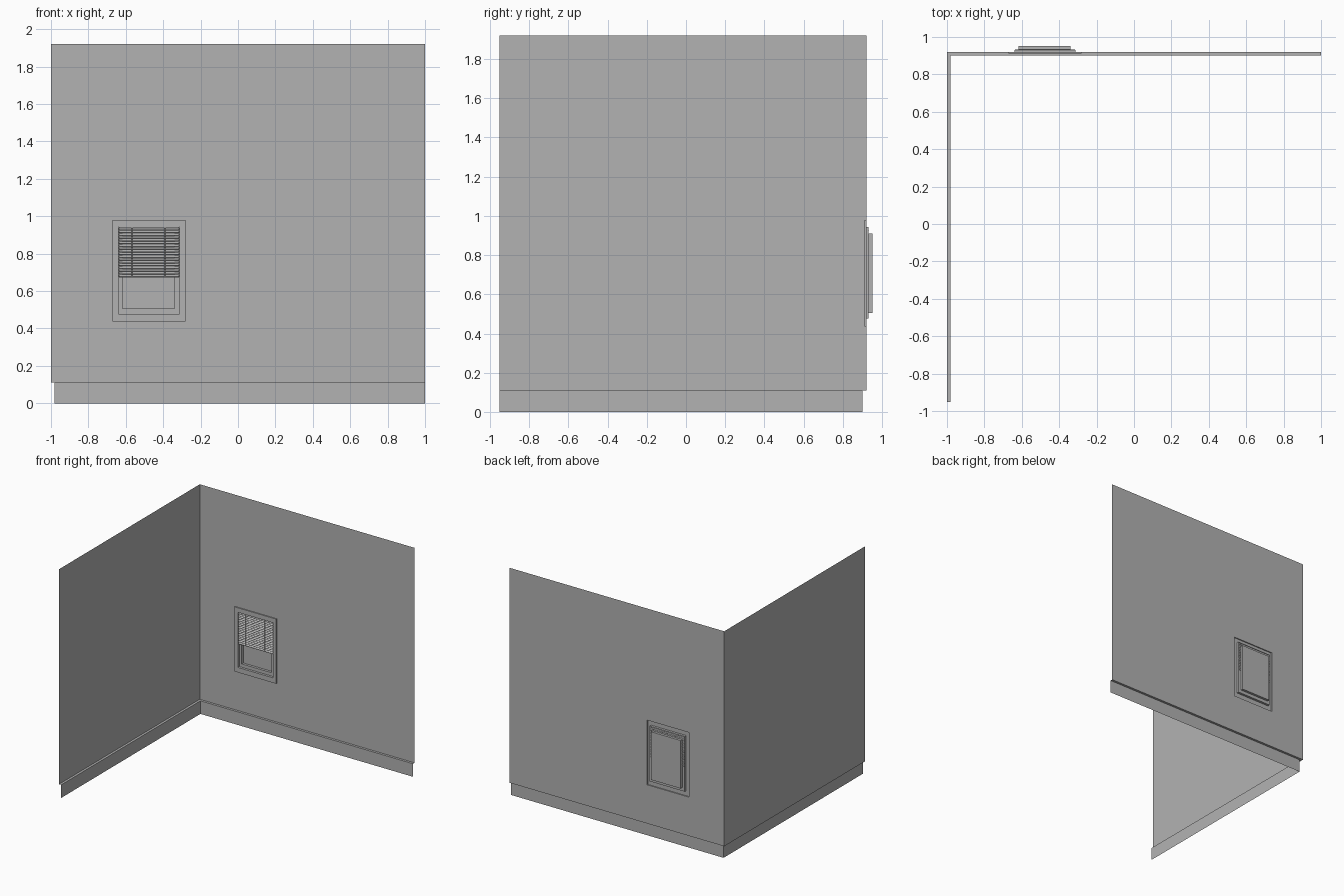
import bpy, bmesh, math
from mathutils import Matrix, Vector

if "Cube" in bpy.data.objects:
    bpy.data.objects.remove(bpy.data.objects["Cube"], do_unlink=True)

grey = bpy.data.materials.new("plain_grey")
grey.use_nodes = True
grey.diffuse_color = (0.448, 0.448, 0.448, 1)
grey.node_tree.nodes["Principled BSDF"].inputs["Base Color"].default_value = grey.diffuse_color

HEIGHT, LEDGE, STEP = 1.92, 0.11, 0.02
LEFT, RIGHT, FRONT, BACK = -1.0, 1.0, -0.952, 0.92


def finish(name, bm):
    mesh = bpy.data.meshes.new(name)
    bm.to_mesh(mesh)
    bm.free()
    mesh.materials.append(grey)
    obj = bpy.data.objects.new(name, mesh)
    bpy.context.collection.objects.link(obj)
    return obj


def sheet(name, quads):
    bm = bmesh.new()
    for quad in quads:
        bm.faces.new([bm.verts.new(p) for p in quad])
    bmesh.ops.remove_doubles(bm, verts=bm.verts, dist=0.0001)
    return finish(name, bm)


def ring(x0, x1, z0, z1, y):
    return [(x0, y, z0), (x1, y, z0), (x1, y, z1), (x0, y, z1)]


def bridge(a, b):
    return [(a[i], a[(i + 1) % 4], b[(i + 1) % 4], b[i]) for i in range(4)]


def add_box(bm, centre, size, tilt=0):
    matrix = (Matrix.Translation(centre) @ Matrix.Rotation(tilt, 4, "X")
              @ Matrix.Diagonal((*size, 1)))
    bmesh.ops.create_cube(bm, size=1, matrix=matrix)


# Back wall with the window opening
opening = ring(-0.672, -0.282, 0.436, 0.98, BACK)
sheet("back_wall", bridge(ring(LEFT, RIGHT, LEDGE, HEIGHT, BACK), opening))

# Left wall
sheet("side_wall", [[(LEFT, FRONT, LEDGE), (LEFT, BACK, LEDGE),
                     (LEFT, BACK, HEIGHT), (LEFT, FRONT, HEIGHT)]])

# Skirting: plan path of the walls, stepped into the room, then down to the floor
outer = [(LEFT, FRONT), (LEFT, BACK), (RIGHT, BACK)]
inner = [(LEFT + STEP, FRONT), (LEFT + STEP, BACK - STEP), (RIGHT, BACK - STEP)]
profile = [(outer, LEDGE), (inner, LEDGE), (inner, 0)]
quads = []
for (path_a, za), (path_b, zb) in zip(profile, profile[1:]):
    for i in range(2):
        quads.append([(*path_a[i], za), (*path_b[i], zb),
                      (*path_b[i + 1], zb), (*path_a[i + 1], za)])
sheet("skirting", quads)

# Window: trim proud of the wall, then stepped recesses to the pane
rings = [opening,
         ring(-0.672, -0.282, 0.436, 0.98, 0.911),
         ring(-0.64, -0.313, 0.478, 0.943, 0.911),
         ring(-0.64, -0.313, 0.478, 0.943, 0.931),
         ring(-0.617, -0.34, 0.506, 0.91, 0.931),
         ring(-0.617, -0.34, 0.506, 0.91, 0.952)]
quads = [q for a, b in zip(rings, rings[1:]) for q in bridge(a, b)]
sheet("window_frame", quads)
sheet("window_pane", [rings[-1]])

# Blind: tilted slats between two rails, with two cords
TOP, BOTTOM, SLATS = 0.94, 0.675, 18
centre_x, width, blind_y = -0.4765, 0.322, 0.924
pitch = (TOP - BOTTOM) / SLATS
bm = bmesh.new()
for i in range(SLATS):
    z = BOTTOM + (i + 0.5) * pitch
    add_box(bm, Vector((centre_x, blind_y, z)), (width, 0.02, 0.0015), math.radians(35))
finish("blind_slats", bm)

bm = bmesh.new()
for z in (TOP, BOTTOM):
    add_box(bm, Vector((centre_x, blind_y, z)), (width, 0.012, 0.005))
finish("blind_rails", bm)

bm = bmesh.new()
for x in (-0.567, -0.39):
    add_box(bm, Vector((x, blind_y - 0.009, (TOP + BOTTOM) / 2)), (0.004, 0.002, TOP - BOTTOM))
finish("blind_cords", bm)
